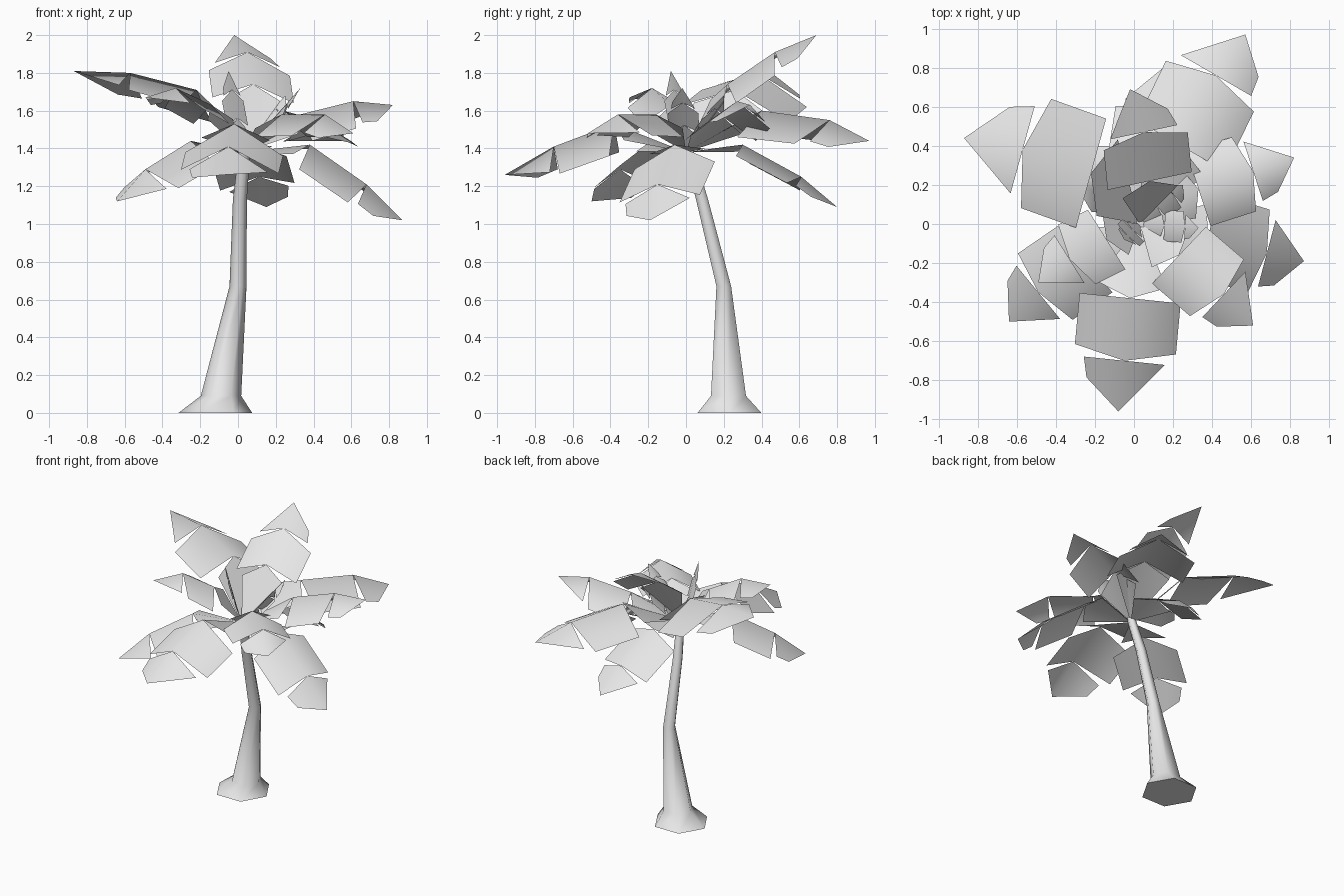
import bpy
import bmesh
import math
from mathutils import Vector

default_cube = bpy.data.objects.get("Cube")
if default_cube:
    bpy.data.objects.remove(default_cube, do_unlink=True)


def make_material(name, colour):
    mat = bpy.data.materials.new(name)
    mat.use_nodes = True
    mat.diffuse_color = colour
    mat.node_tree.nodes["Principled BSDF"].inputs["Base Color"].default_value = colour
    return mat


pale_grey = make_material("pale grey", (0.8, 0.8, 0.8, 1))
crown = Vector((0.03, 0, 1.38))
up = Vector((0, 0, 1))


def finish(name, bm):
    """Turn the bmesh into a smooth shaded object."""
    for face in bm.faces:
        face.smooth = True
    mesh = bpy.data.meshes.new(name)
    bm.to_mesh(mesh)
    bm.free()
    mesh.materials.append(pale_grey)
    obj = bpy.data.objects.new(name, mesh)
    bpy.context.collection.objects.link(obj)
    return obj


def build_trunk(rings, sides=6):
    """Bent six-sided trunk through rings of (x, y, z, radius)."""
    bm = bmesh.new()
    loops = []
    for x, y, z, radius in rings:
        angles = [math.tau * i / sides for i in range(sides)]
        loops.append([bm.verts.new((x + radius * math.cos(a),
                                    y + radius * math.sin(a), z)) for a in angles])
    for low, high in zip(loops, loops[1:]):
        for i in range(sides):
            j = (i + 1) % sides
            bm.faces.new((low[i], low[j], high[j], high[i]))
    bm.faces.new(reversed(loops[0]))
    bm.faces.new(loops[-1])
    trunk = finish("trunk", bm)
    bpy.ops.object.select_all(action="DESELECT")
    trunk.select_set(True)
    bpy.context.view_layer.objects.active = trunk
    bpy.ops.object.shade_smooth_by_angle(angle=math.radians(62))


def add_panel(bm, start, end, start_edges, end_edges):
    """Folded leaf panel: left and right halves meeting on the rib."""
    rib_start, rib_end = bm.verts.new(start), bm.verts.new(end)
    for side in range(2):
        edge = [bm.verts.new(pair[side]) for pair in (start_edges, end_edges)
                if pair[side] is not None]
        loop = [rib_start] + edge + [rib_end]
        bm.faces.new(loop if side else reversed(loop))


def build_frond(name, shoulder, elbow, tip, half_width, left_drop, right_drop):
    """Frond of three panels, stem, middle and tip, joined only at the rib."""
    shoulder, elbow, tip = Vector(shoulder), Vector(elbow), Vector(tip)
    axis = (tip - shoulder).normalized()
    left = up.cross(axis).normalized()

    def edges(point, scale, sweep):
        """Left and right edge points beside a rib point."""
        pulled = point - axis * sweep * half_width
        return [pulled + (left * half_width - up * left_drop) * scale,
                pulled - (left * half_width + up * right_drop) * scale]

    bm = bmesh.new()
    none = (None, None)
    add_panel(bm, crown, shoulder, none, edges(shoulder, 0.7, 0.3))
    add_panel(bm, shoulder, elbow, edges(shoulder, 1, 0), edges(elbow, 1, 0.25))
    # Only one edge of the tip has an extra corner
    outer = edges(elbow.lerp(tip, 0.4), 0.7, 0)
    add_panel(bm, elbow, tip, edges(elbow, 0.8, 0), (None, outer[1]))
    finish(name, bm)


# Flared foot, then a trunk that leans forward towards the crown
build_trunk([
    (-0.12, 0.23, 0, 0.195),
    (-0.09, 0.225, 0.09, 0.107),
    (0, 0.2, 0.67, 0.045),
    (0.01, 0.085, 1.13, 0.037),
    (0.035, 0.01, 1.4, 0.03),
])

# Name, shoulder, elbow, tip, half width, left and right drop
fronds = [
    ("front_frond", (-0.02, -0.38, 1.53), (-0.05, -0.7, 1.41),
     (-0.08, -0.96, 1.26), 0.26, 0.17, 0.15),
    ("rising_back_frond", (0.08, 0.22, 1.74), (0.05, 0.47, 1.91),
     (-0.02, 0.69, 2), 0.22, 0.07, 0.1),
    ("back_left_frond", (0.24, 0.4, 1.6), (0.42, 0.76, 1.55),
     (0.57, 0.97, 1.44), 0.26, 0.14, 0.14),
    ("rising_right_frond", (-0.22, 0.26, 1.71), (-0.57, 0.38, 1.8),
     (-0.87, 0.44, 1.81), 0.29, 0.08, 0.17),
    ("left_frond", (0.33, 0.18, 1.58), (0.61, 0.27, 1.65),
     (0.82, 0.34, 1.63), 0.2, 0.14, 0.14),
    ("low_left_frond", (0.38, -0.06, 1.42), (0.68, -0.15, 1.21),
     (0.87, -0.19, 1.02), 0.22, 0.09, 0.13),
    ("front_left_frond", (0.23, -0.16, 1.58), (0.46, -0.36, 1.58),
     (0.61, -0.52, 1.48), 0.2, 0.12, 0.12),
    ("low_right_frond", (-0.25, -0.18, 1.44), (-0.49, -0.35, 1.29),
     (-0.64, -0.5, 1.12), 0.22, 0.13, 0.12),
    ("right_frond", (-0.14, -0.08, 1.63), (-0.33, -0.18, 1.72),
     (-0.49, -0.3, 1.67), 0.18, 0.1, 0.1),
    ("low_back_frond", (0.06, 0.3, 1.42), (0.11, 0.61, 1.25),
     (0.15, 0.8, 1.09), 0.2, 0.1, 0.06),
]
for frond in fronds:
    build_frond(*frond)

# Short young leaves standing in the middle of the crown
young_tips = {
    "young_right_leaf": (-0.05, -0.08, 1.81),
    "young_left_leaf": (0.33, -0.02, 1.72),
    "young_back_leaf": (0.25, 0.2, 1.68),
}
for name, tip in young_tips.items():
    end = Vector(tip)
    build_frond(name, crown.lerp(end, 0.42), crown.lerp(end, 0.77), end,
                0.08, 0.04, 0.04)
